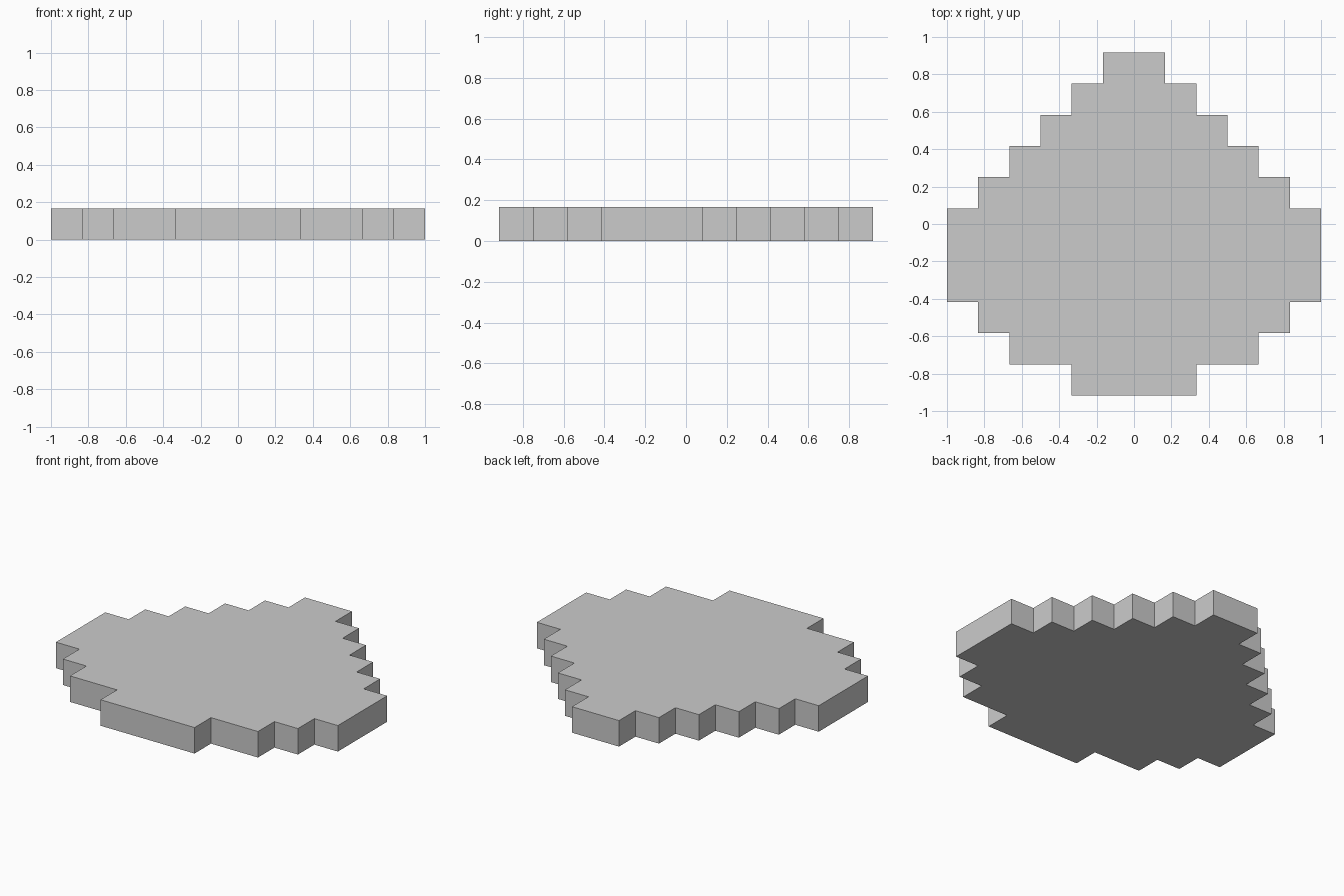
import bpy, bmesh

if "Cube" in bpy.data.objects:
    bpy.data.objects.remove(bpy.data.objects["Cube"])

U = 1 / 6  # one square pixel block
# half width, in blocks, of each row from front to back
HALF_WIDTHS = [2, 4, 5, 6, 6, 6, 5, 4, 3, 2, 1]

# Right-hand stepped outline, keeping only real corners
right = []
for row, half in enumerate(HALF_WIDTHS):
    y = (row - len(HALF_WIDTHS) / 2) * U
    if right and right[-1][0] == half * U:
        right[-1] = (half * U, y + U)
    else:
        right += [(half * U, y), (half * U, y + U)]

# Mirror to the left and close the loop
outline = right + [(-x, y) for x, y in reversed(right)]

# Flat plate extruded one block high
bm = bmesh.new()
base = bm.faces.new([bm.verts.new((x, y, 0)) for x, y in outline])
top = bmesh.ops.extrude_face_region(bm, geom=[base], use_keep_orig=True)
bmesh.ops.translate(bm, vec=(0, 0, U),
                    verts=[g for g in top["geom"] if isinstance(g, bmesh.types.BMVert)])
bmesh.ops.recalc_face_normals(bm, faces=bm.faces)

mesh = bpy.data.meshes.new("stepped_drop_plate")
bm.to_mesh(mesh)
bm.free()
bpy.context.collection.objects.link(bpy.data.objects.new("stepped_drop_plate", mesh))
